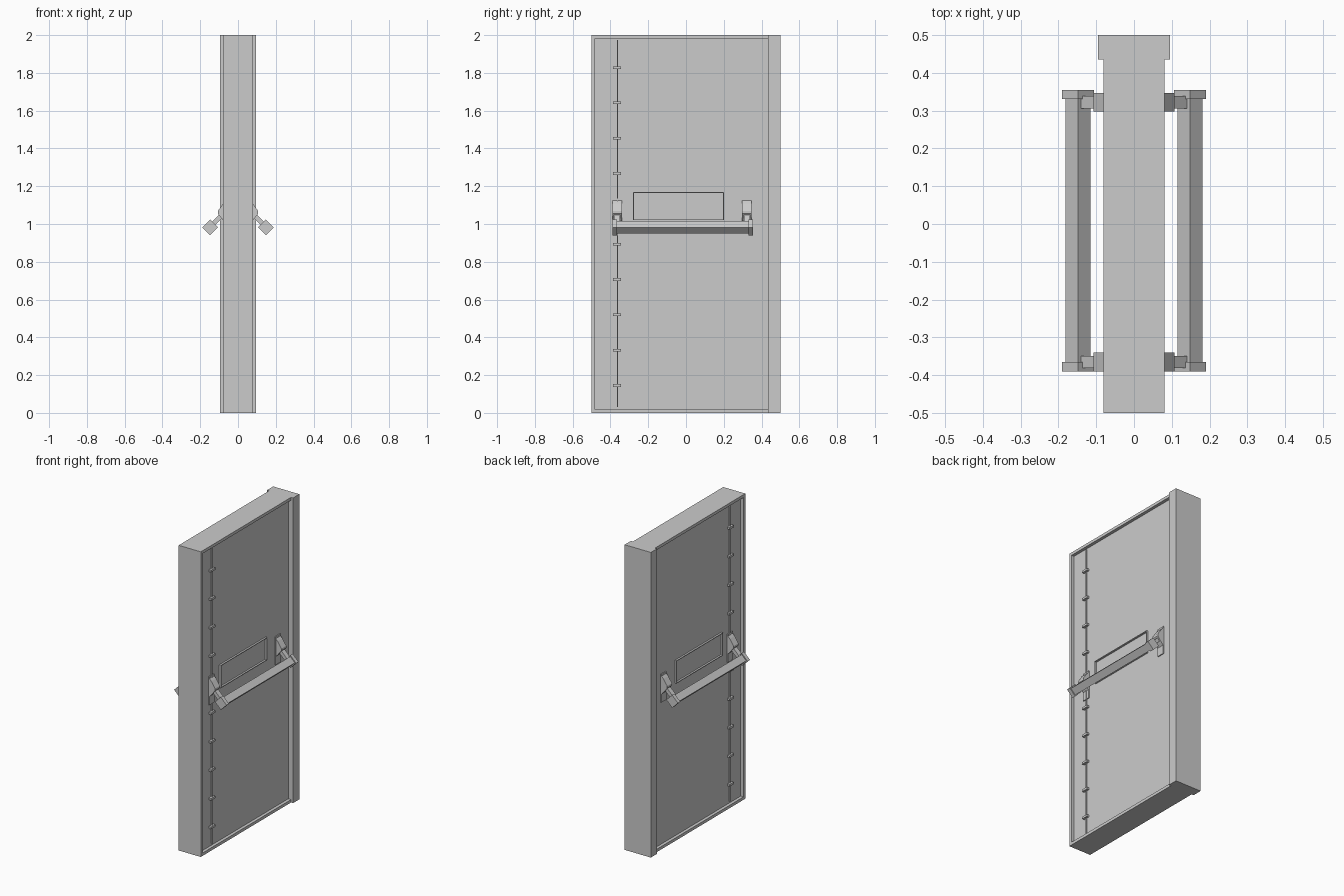
import bpy, bmesh, math
from mathutils import Matrix, Vector

if "Cube" in bpy.data.objects:
    bpy.data.objects.remove(bpy.data.objects["Cube"])

grey = bpy.data.materials.new("light_grey")
grey.use_nodes = True
grey.diffuse_color = (0.6, 0.6, 0.6, 1)
grey.node_tree.nodes["Principled BSDF"].inputs["Base Color"].default_value = (0.6, 0.6, 0.6, 1)

PANEL = 0.06      # half thickness of the recessed panel
FACE = 0.08       # half thickness of the rim
STILE = 0.095     # half thickness of the thick edge


def finish(name, bm):
    bmesh.ops.recalc_face_normals(bm, faces=bm.faces)
    mesh = bpy.data.meshes.new(name)
    bm.to_mesh(mesh)
    bm.free()
    mesh.materials.append(grey)
    obj = bpy.data.objects.new(name, mesh)
    bpy.context.collection.objects.link(obj)
    return obj


def add_box(bm, x0, x1, y0, y1, z0, z1):
    mat = Matrix.Translation(((x0 + x1) / 2, (y0 + y1) / 2, (z0 + z1) / 2))
    mat = mat @ Matrix.Diagonal((x1 - x0, y1 - y0, z1 - z0, 1))
    bmesh.ops.create_cube(bm, size=1, matrix=mat)


def add_prism(bm, profile, y0, y1):
    """Extrude an (x, z) profile along y."""
    face = bm.faces.new([bm.verts.new((x, y0, z)) for x, z in profile])
    ext = bmesh.ops.extrude_face_region(bm, geom=[face])["geom"]
    moved = [v for v in ext if isinstance(v, bmesh.types.BMVert)]
    bmesh.ops.translate(bm, verts=moved, vec=(0, y1 - y0, 0))


def mirrored(name, bm):
    """Repeat a part on the other face of the door."""
    obj = finish(name, bm)
    obj.modifiers.new("Mirror", "MIRROR").use_axis[0] = True
    return obj


def diamond(r):
    cx, cz = 0.148, 0.982
    return [(cx - r, cz), (cx, cz - r), (cx + r, cz), (cx, cz + r)]


# Door slab with a recessed panel sunk into each face
bm = bmesh.new()
add_box(bm, -FACE, FACE, -0.5, 0.435, 0, 2)
bm.faces.ensure_lookup_table()
for face in [f for f in bm.faces if abs(f.normal.x) > 0.9]:
    side = math.copysign(1, face.normal.x)
    bmesh.ops.inset_region(bm, faces=[face], thickness=0.027)
    bottom = bmesh.ops.extrude_face_region(bm, geom=[face])["geom"]
    bmesh.ops.delete(bm, geom=[face], context="FACES_ONLY")
    for v in (g for g in bottom if isinstance(g, bmesh.types.BMVert)):
        v.co.x = side * PANEL
        if v.co.y > 0:
            v.co.y = 0.435
    # The recess runs right up to the thick edge
    for v in bm.verts:
        if abs(v.co.x - side * FACE) < 1e-4 and 0.3 < v.co.y < 0.43:
            v.co.y = 0.4349
finish("door_slab", bm)

# Thick vertical edge
bm = bmesh.new()
add_box(bm, -STILE, STILE, 0.435, 0.5, 0, 2)
finish("thick_edge", bm)

# Thin upright strip with a row of clips
bm = bmesh.new()
add_box(bm, PANEL - 0.005, PANEL + 0.008, -0.364, -0.361, 0.03, 1.973)
mirrored("upright_strip", bm)
bm = bmesh.new()
for i in range(10):
    z = 0.145 + i * 0.187
    add_box(bm, PANEL - 0.005, PANEL + 0.016, -0.387, -0.344, z - 0.007, z + 0.007)
mirrored("strip_clips", bm)

# Raised thin border around the label area
bm = bmesh.new()
y0, y1, z0, z1, t = -0.28, 0.2, 1.02, 1.17, 0.005
for box in ((y0, y1, z0, z0 + t), (y0, y1, z1 - t, z1),
            (y0, y0 + t, z0 + t, z1 - t), (y1 - t, y1, z0 + t, z1 - t)):
    add_box(bm, PANEL - 0.005, PANEL + 0.012, *box)
mirrored("label_border", bm)

# Push bar with larger square end caps
bm = bmesh.new()
add_prism(bm, diamond(0.033), -0.365, 0.33)
mirrored("push_bar", bm)
bm = bmesh.new()
for a, b in ((-0.39, -0.365), (0.33, 0.355)):
    add_prism(bm, diamond(0.042), a, b)
mirrored("bar_end_caps", bm)

# Mounting plates, wedge brackets and slanted arms
plates, wedges, arms = bmesh.new(), bmesh.new(), bmesh.new()
wedge = [(PANEL, 1.13), (0.08, 1.108), (0.107, 1.068), (0.107, 1.055), (0.08, 1.02), (PANEL, 1.0)]
arm = [(0.08, 1.035), (0.138, 0.978), (0.154, 0.994), (0.097, 1.052)]
for y in (-0.365, 0.322):
    add_box(plates, PANEL - 0.005, PANEL + 0.006, y - 0.026, y + 0.026, 0.95, 1.135)
    add_prism(wedges, wedge, y - 0.025, y + 0.025)
    add_prism(arms, arm, y - 0.016, y + 0.016)
mirrored("mounting_plates", plates)
mirrored("wedge_brackets", wedges)
mirrored("bar_arms", arms)
